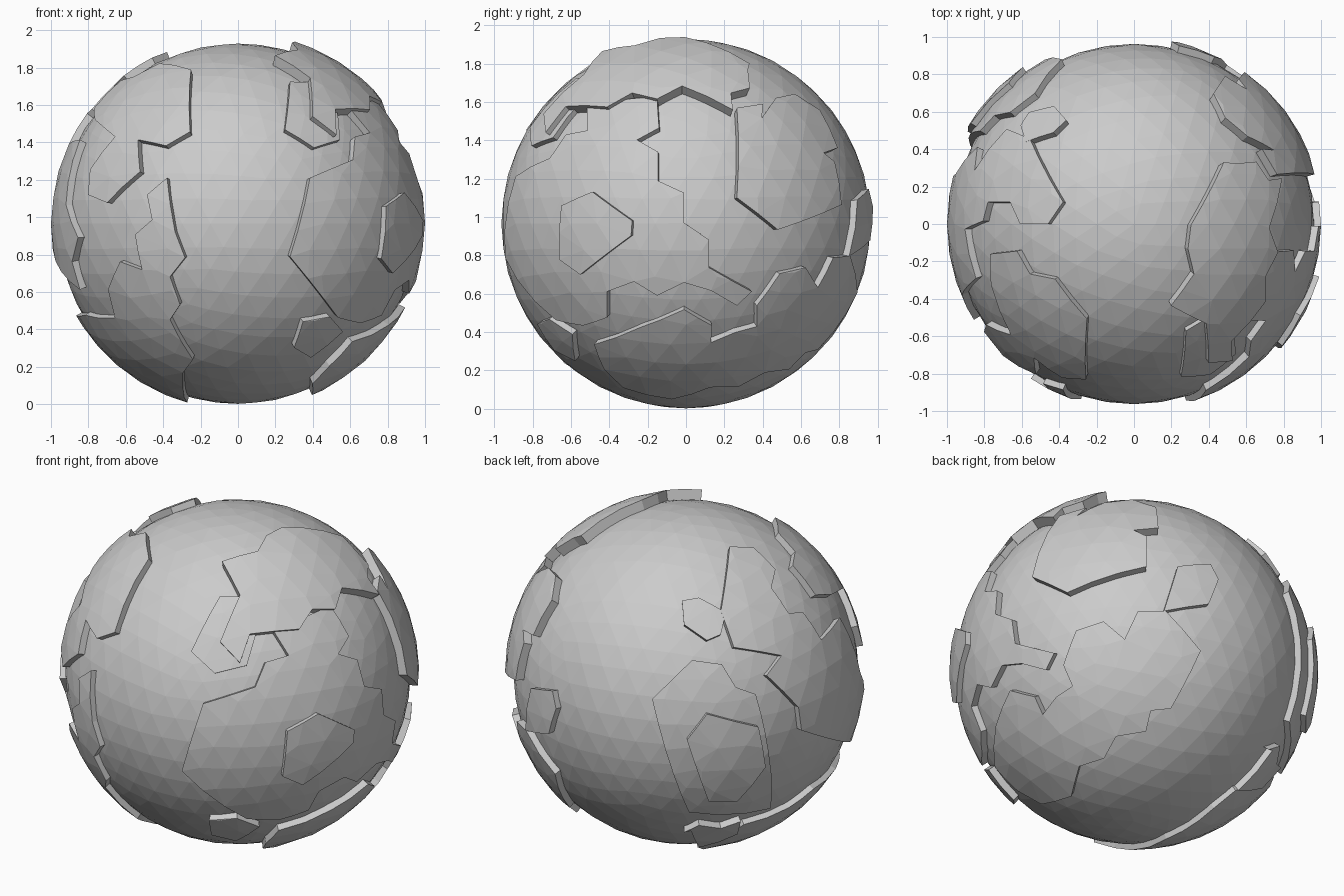
import bpy, bmesh
from math import radians, sin, cos, sqrt, ceil
from mathutils import Vector
from mathutils.geometry import delaunay_2d_cdt

if "Cube" in bpy.data.objects:
    bpy.data.objects.remove(bpy.data.objects["Cube"])

CENTRE = Vector((0, 0, 0.965))
OCEAN_R = 0.963

# Drawing directions: azimuth, elevation, centre u, centre v, units scale
VIEWS = {'F': (0, 0, 238, 224, 187), 'R': (90, 0, 686, 224, 192),
         'T': (0, 90, 1134, 225, 187), 'A': (35, 25, 238, 673, 180),
         'B': (215, 25.5, 687, 668, 180), 'C': (140, -30, 1133, 673, 180)}


def direction(view, u, v, r):
    """Unit direction of a sketched outline point on a sphere of radius r."""
    t, e, cu, cv, s = VIEWS[view]
    t, e = radians(t), radians(e)
    x, y = (u - cu) / s, (cv - v) / s
    right = Vector((cos(t), sin(t), 0))
    out = Vector((sin(t) * cos(e), -cos(t) * cos(e), sin(e)))
    up = out.cross(right)
    return (right * x + up * y + out * sqrt(max(0, r * r - x * x - y * y))).normalized()


def finish(name, bm):
    mesh = bpy.data.meshes.new(name)
    bm.to_mesh(mesh)
    ob = bpy.data.objects.new(name, mesh)
    ob.location = CENTRE
    bpy.context.collection.objects.link(ob)


# Ocean ball
bm = bmesh.new()
bmesh.ops.create_icosphere(bm, subdivisions=4, radius=OCEAN_R)
grid = [v.co.normalized() for v in bm.verts]
finish("ocean", bm)
bm.free()


def plate(name, r, *runs):
    """Raised faceted land: outline runs on the sphere, filled and given walls."""
    pts = [direction(view, u, v, r) for view, run in runs for u, v in run]
    ring = []
    for a, b in zip(pts, pts[1:] + pts[:1]):
        n = max(1, ceil((b - a).length / 0.17))
        ring += [a.lerp(b, i / n).normalized() for i in range(n)]
    c = sum(ring, Vector()).normalized()
    ax = c.orthogonal().normalized()
    ay = c.cross(ax)
    inner = [g for g in grid if g.dot(c) > -0.2 and min((g - q).length for q in ring) > 0.06]
    flat = [Vector((p.dot(ax), p.dot(ay))) / (1 + p.dot(c)) for p in ring + inner]
    n = len(ring)
    vs, _, fs, *_ = delaunay_2d_cdt(flat, [(i, (i + 1) % n) for i in range(n)], [], 1, 1e-5)
    bm = bmesh.new()
    for q in vs:
        k = q.length_squared
        bm.verts.new((ax * 2 * q.x + ay * 2 * q.y + c * (1 - k)) / (1 + k) * r)
    bm.verts.ensure_lookup_table()
    for f in fs:
        face = bm.faces.new([bm.verts[i] for i in f])
        face.normal_update()
        if face.normal.dot(face.calc_center_median()) < 0:
            face.normal_flip()
    bmesh.ops.delete(bm, geom=[v for v in bm.verts if not v.link_faces], context='VERTS')
    # side walls down into the ocean
    edges = [e for e in bm.edges if e.is_boundary]
    new = bmesh.ops.extrude_edge_only(bm, edges=edges)['geom']
    for v in new:
        if isinstance(v, bmesh.types.BMVert):
            v.co *= 0.94 / r
    bmesh.ops.recalc_face_normals(bm, faces=bm.faces)
    top = max(bm.faces, key=lambda f: f.calc_center_median().length)
    if top.normal.dot(top.calc_center_median()) < 0:
        bmesh.ops.reverse_faces(bm, faces=bm.faces)
    finish(name, bm)
    bm.free()


# Northern land and its low front ledge
plate("north_land", 1.02,
      ('T', [(1224, 163), (1191, 226), (1188, 250), (1194, 275)]),
      ('A', [(222, 562), (240, 596), (220, 643), (240, 664), (250, 635)]),
      ('R', [(607, 107), (632, 93), (657, 99), (682, 86), (733, 110), (731, 93),
             (750, 88), (748, 70)]))
plate("north_ledge", 0.99,
      ('F', [(290, 82), (285, 130), (314, 148), (340, 140), (330, 85)]))

# Right-hand land with a raised plateau and a small island below
plate("right_land", 1.0,
      ('R', [(587, 108), (657, 97), (659, 128), (637, 140), (658, 152), (658, 181), (684, 193),
             (684, 223), (709, 240), (709, 268), (752, 292), (737, 306), (711, 291), (684, 283),
             (657, 296), (634, 282), (607, 292), (607, 318), (583, 326)]),
      ('F', [(338, 318), (290, 257), (310, 178), (353, 160), (355, 137), (370, 133)]))
plate("right_plateau", 1.03,
      ('R', [(592, 192), (632, 221), (631, 236), (580, 275), (559, 260), (561, 206)]))
plate("right_island", 1.0,
      ('F', [(303, 322), (330, 317), (343, 332), (311, 358), (294, 348)]))

# Southern land running from the front right to the back
plate("south_land", 1.0,
      ('R', [(594, 345), (640, 328), (684, 310), (712, 326), (711, 343), (735, 333), (757, 327),
             (757, 306), (780, 274), (806, 268), (818, 288)]),
      ('C', [(1137, 612), (1165, 612), (1200, 652), (1170, 710), (1150, 712), (1145, 733),
             (1115, 738), (1103, 760), (1078, 768), (1070, 798), (1040, 806)]),
      ('R', [(604, 370)]))

# Back right land and island
plate("back_right_land", 1.01,
      ('R', [(737, 108), (763, 104), (762, 118), (776, 98), (795, 94), (820, 110), (838, 148),
             (824, 153), (835, 162), (842, 205), (778, 230), (737, 198)]))
plate("back_island", 1.0,
      ('C', [(1177, 567), (1210, 565), (1218, 580), (1208, 605), (1163, 612)]))

# Upper front left land
plate("upper_left_land", 1.0,
      ('T', [(990, 255), (1017, 252), (1030, 275), (1055, 280), (1087, 320)]),
      ('F', [(190, 132), (166, 146), (138, 140), (140, 172), (107, 203), (88, 195),
             (90, 170), (115, 137), (95, 120)]))

# Left land and small northern island
plate("left_land", 1.0,
      ('T', [(1020, 225), (1048, 225), (1063, 203), (1030, 140)]),
      ('B', [(735, 645), (783, 653), (768, 673), (800, 705), (803, 728), (840, 738)]),
      ('F', [(80, 290), (72, 262), (78, 238), (66, 205), (80, 140)]),
      ('T', [(965, 230), (983, 222), (988, 203), (1010, 203)]))
plate("north_island", 1.0,
      ('B', [(683, 598), (700, 595), (727, 610), (722, 632), (708, 638), (685, 622)]))

# Back left land with plateau
plate("back_left_land", 1.0,
      ('B', [(653, 697), (693, 658), (723, 662), (737, 685), (757, 692), (770, 750),
             (772, 806), (690, 810)]))
plate("back_left_plateau", 1.03,
      ('B', [(688, 738), (708, 712), (760, 725), (767, 765), (738, 800), (710, 800)]))

# Lower left land wrapping underneath, and an island beside it
plate("lower_left_land", 0.995,
      ('F', [(167, 178), (175, 232), (185, 258), (170, 277), (180, 305), (170, 320),
             (193, 360), (183, 373)]),
      ('C', [(1165, 841), (1213, 810), (1235, 792)]),
      ('B', [(745, 822), (790, 805), (815, 786), (838, 766)]),
      ('F', [(97, 318), (115, 318), (108, 290), (120, 262), (142, 270), (135, 235),
             (152, 220), (147, 195)]))
plate("underside_island", 1.0,
      ('B', [(685, 830), (700, 823), (722, 826), (742, 819)]),
      ('C', [(1262, 790), (1238, 792), (1272, 752)]))
